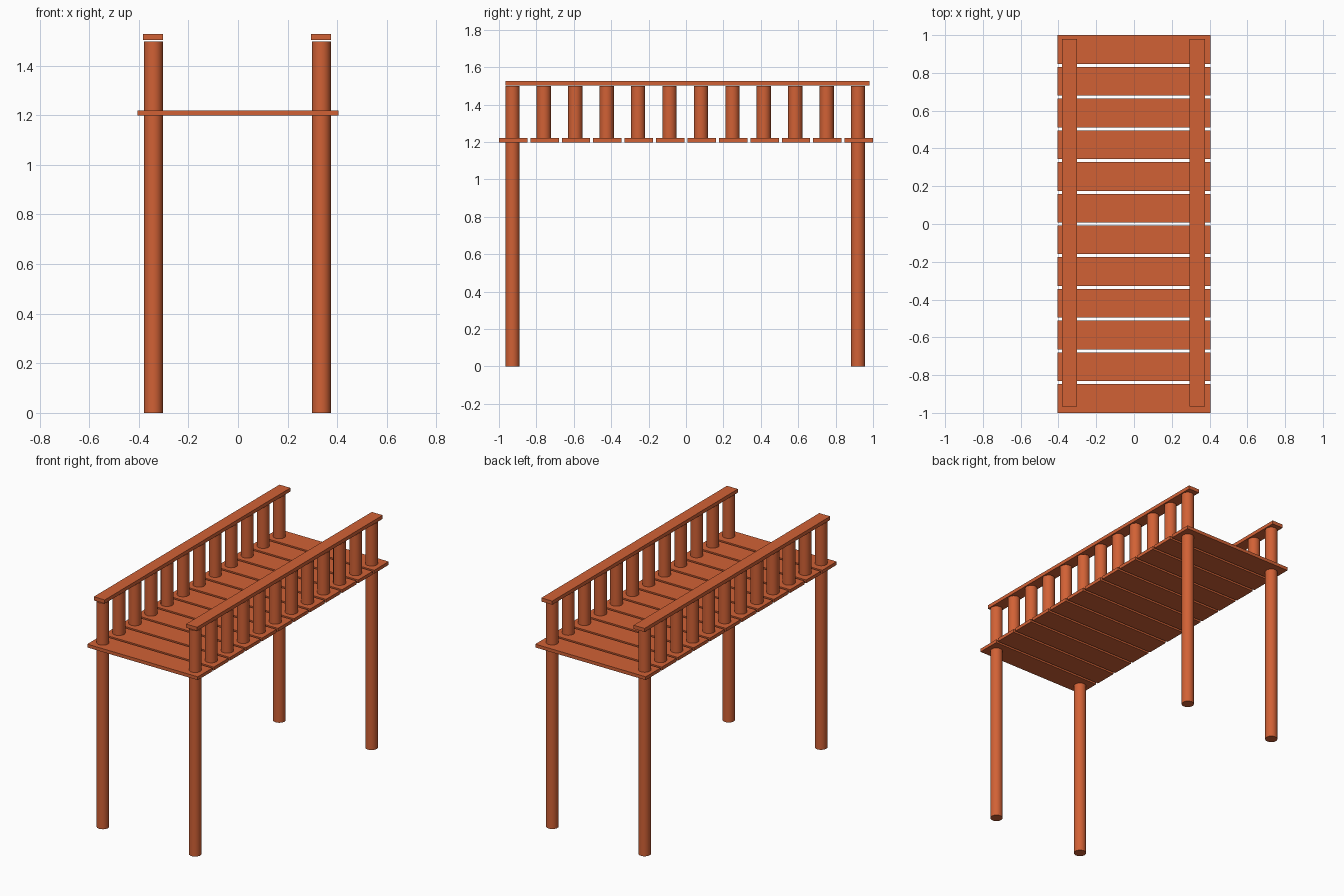
import bpy
import math

cube = bpy.data.objects.get("Cube")
if cube:
    bpy.data.objects.remove(cube, do_unlink=True)

wood = bpy.data.materials.new("reddish wood")
wood.use_nodes = True
colour = (0.64, 0.12, 0.036, 1.0)
wood.diffuse_color = colour
wood.node_tree.nodes["Principled BSDF"].inputs["Base Color"].default_value = colour

COUNT = 12
PITCH = 0.168
PLANK = 2.0 - PITCH * (COUNT - 1)
RADIUS = 0.038
DECK_BOTTOM, DECK_TOP, POST_TOP = 1.198, 1.22, 1.498


def box(name, low, high):
    centre = [(a + b) / 2 for a, b in zip(low, high)]
    bpy.ops.mesh.primitive_cube_add(size=1, location=centre)
    obj = bpy.context.object
    obj.name = name
    obj.scale = [b - a for a, b in zip(low, high)]
    bpy.ops.object.transform_apply(location=False, rotation=False, scale=True)
    obj.data.materials.append(wood)


def post(name, x, y, bottom):
    bpy.ops.mesh.primitive_cylinder_add(
        vertices=32, radius=RADIUS, depth=POST_TOP - bottom,
        location=(x, y, (POST_TOP + bottom) / 2))
    obj = bpy.context.object
    obj.name = name
    bpy.ops.object.shade_smooth_by_angle(angle=math.radians(40))
    obj.data.materials.append(wood)


# Deck planks with narrow gaps
for i in range(COUNT):
    y = -1 + i * PITCH
    box(f"deck_plank_{i + 1}", (-0.405, y, DECK_BOTTOM), (0.405, y + PLANK, DECK_TOP))

# Railings: the end posts run to the ground, the balusters stand on the deck
for side, x in (("right", -0.341), ("left", 0.336)):
    for i in range(COUNT):
        y = -0.928 + i * PITCH
        if i in (0, COUNT - 1):
            end = "front" if i == 0 else "back"
            post(f"{side}_{end}_post", x, y, 0)
        else:
            post(f"{side}_baluster_{i}", x, y, DECK_TOP)
    box(f"{side}_handrail", (x - 0.041, -0.965, 1.503), (x + 0.039, 0.98, 1.527))
